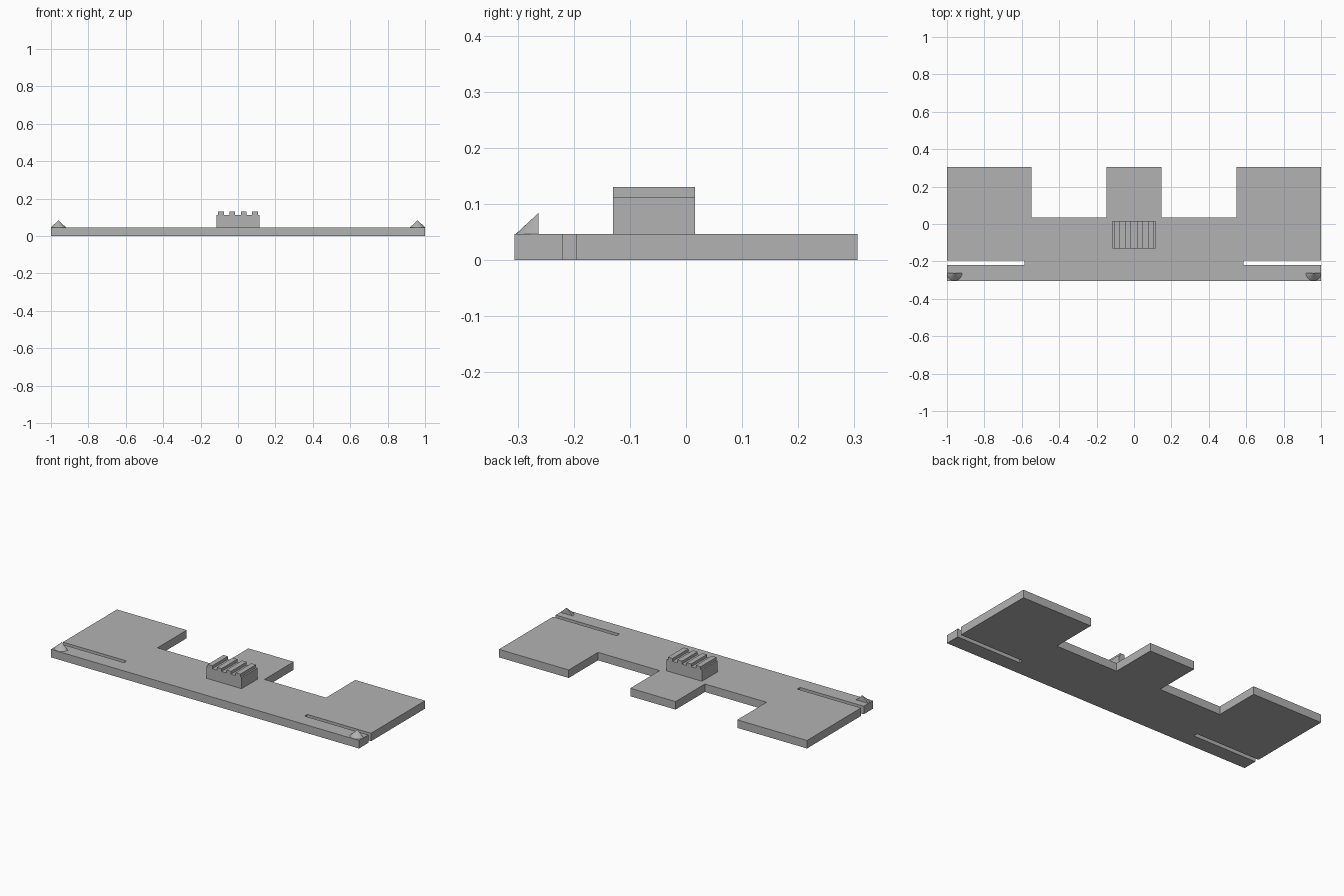
import bpy, bmesh, math

if "Cube" in bpy.data.objects:
    bpy.data.objects.remove(bpy.data.objects["Cube"], do_unlink=True)

GREY = (0.448, 0.448, 0.448, 1)
grey = bpy.data.materials.new("plain_grey")
grey.use_nodes = True
grey.diffuse_color = GREY
grey.node_tree.nodes["Principled BSDF"].inputs["Base Color"].default_value = GREY

PLATE_TOP = 0.047


def extruded(name, outline, height, place):
    """Extrude a flat outline; place maps (u, v, w) to x, y, z."""
    bm = bmesh.new()
    face = bm.faces.new([bm.verts.new(place(u, v, 0)) for u, v in outline])
    step = [b - a for a, b in zip(place(0, 0, 0), place(0, 0, height))]
    moved = bmesh.ops.extrude_face_region(bm, geom=[face])["geom"]
    bmesh.ops.translate(bm, vec=step, verts=[g for g in moved if isinstance(g, bmesh.types.BMVert)])
    return finish(name, bm)


def finish(name, bm):
    bmesh.ops.recalc_face_normals(bm, faces=bm.faces)
    mesh = bpy.data.meshes.new(name)
    bm.to_mesh(mesh)
    bm.free()
    mesh.materials.append(grey)
    obj = bpy.data.objects.new(name, mesh)
    bpy.context.collection.objects.link(obj)
    return obj


# Base plate: right half of the outline from front to back, then mirrored
half = [(1, -0.306), (1, -0.22), (0.586, -0.22), (0.586, -0.195), (1, -0.195),
        (1, 0.306), (0.547, 0.306), (0.547, 0.035), (0.147, 0.035), (0.147, 0.306)]
outline = half + [(-x, y) for x, y in reversed(half)]
extruded("base_plate", outline, PLATE_TOP, lambda u, v, w: (u, v, w))

# Ridged block: toothed front profile extruded backwards
profile = [(-0.115, PLATE_TOP), (-0.115, 0.113)]
for i in range(4):
    left = -0.106 + 0.0607 * i
    right = left + 0.03
    profile += [(left, 0.113), (left, 0.13), (right, 0.13), (right, 0.113)]
profile += [(0.115, 0.113), (0.115, PLATE_TOP)]
extruded("ridged_block", profile, 0.146, lambda u, v, w: (u, w - 0.13, v))

# Half cones at the front corners, flat side to the back
for side, label in ((1, "left"), (-1, "right")):
    bm = bmesh.new()
    rim = []
    for i in range(17):
        a = math.pi + math.pi * i / 16
        rim.append(bm.verts.new((side * 0.96 + 0.04 * math.cos(a),
                                 -0.263 + 0.04 * math.sin(a), PLATE_TOP)))
    tip = bm.verts.new((side * 0.96, -0.263, 0.084))
    for a, b in zip(rim, rim[1:] + rim[:1]):
        bm.faces.new((a, b, tip))
    bm.faces.new(rim)
    finish(label + "_half_cone", bm)
